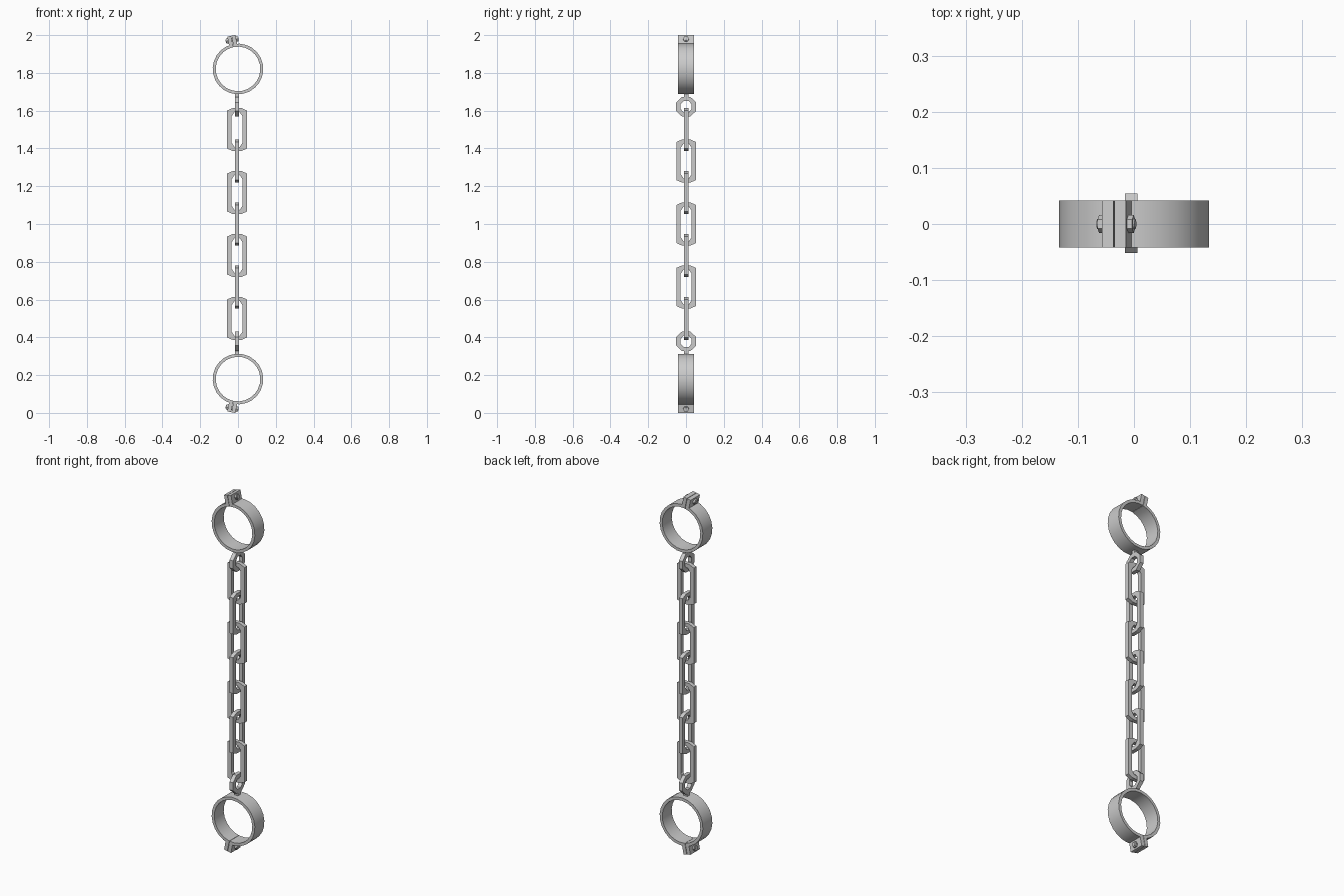
import bpy, bmesh, math
from mathutils import Matrix, Vector

if "Cube" in bpy.data.objects:
    bpy.data.objects.remove(bpy.data.objects["Cube"])

CX = -0.005                      # chain centre line
R_OUT, R_IN, HALF_W = 0.134, 0.118, 0.042
CUFF_Z, TILT = 0.821, math.radians(11.5)   # heights relative to z = 1


def finish(name, bm, smooth=False):
    bmesh.ops.recalc_face_normals(bm, faces=bm.faces)
    me = bpy.data.meshes.new(name)
    bm.to_mesh(me)
    bm.free()
    ob = bpy.data.objects.new(name, me)
    bpy.context.collection.objects.link(ob)
    if smooth:
        bpy.context.view_layer.objects.active = ob
        ob.select_set(True)
        bpy.ops.object.shade_smooth_by_angle(angle=math.radians(35))
        ob.select_set(False)
    return ob


def band(name, outer, inner, half, mat, closed=True, smooth=False):
    """Flat band between two (u, z) loops, thickened along local y."""
    bm = bmesh.new()
    rows = [[bm.verts.new(mat @ Vector(p)) for p in
             ((o[0], -half, o[1]), (o[0], half, o[1]),
              (i[0], half, i[1]), (i[0], -half, i[1]))]
            for o, i in zip(outer, inner)]
    n = len(rows)
    for a in range(n if closed else n - 1):
        r, s = rows[a], rows[(a + 1) % n]
        for k in range(4):
            bm.faces.new((r[k], s[k], s[(k + 1) % 4], r[(k + 1) % 4]))
    if not closed:
        bm.faces.new(rows[0])
        bm.faces.new(rows[-1])
    return finish(name, bm, smooth)


def box(name, size, mat):
    bm = bmesh.new()
    bmesh.ops.create_cube(bm, size=1, matrix=mat @ Matrix.Diagonal((*size, 1)))
    return finish(name, bm)


def prism(name, r, length, sides, mat, r2=None):
    bm = bmesh.new()
    bmesh.ops.create_cone(bm, cap_ends=True, segments=sides, radius1=r,
                          radius2=r if r2 is None else r2, depth=length,
                          matrix=mat @ Matrix.Rotation(math.pi / 2, 4, 'Y'))
    return finish(name, bm)


def octo(w, c, side_h, end_h):
    """Eight-sided loop: corners at (w, side_h) and (c, end_h)."""
    q = [(w, side_h), (c, end_h)]
    q += [(-u, z) for u, z in reversed(q)]
    return q + [(u, -z) for u, z in reversed(q)]


T = Matrix.Translation
TURN = Matrix.Rotation(math.pi / 2, 4, 'Z')

# Chain of seven links, alternately turned a quarter
for k in range(-3, 4):
    m = T((CX, 0.001, 1 + k * 0.1667))
    band("chain_link", octo(0.052, 0.022, 0.101, 0.114),
         octo(0.029, 0.013, 0.070, 0.093), 0.011, m if k % 2 else m @ TURN)

# Cuffs with their clasps and end rings, mirrored top to bottom
for s, tag in ((1, "upper"), (-1, "lower")):
    flip = T((0, 0, 1)) @ Matrix.Diagonal((1, 1, s, 1))
    band(tag + "_end_ring", octo(0.053, 0.022, 0.022, 0.052),
         octo(0.029, 0.013, 0.013, 0.030), 0.011,
         flip @ T((CX, 0.001, 0.621)) @ TURN)
    box(tag + "_ring_post", (0.022, 0.022, 0.034), flip @ T((CX, 0.001, 0.683)))

    # Split cuff, in a frame whose z axis points at the clasp
    frame = flip @ T((0, 0, CUFF_Z)) @ Matrix.Rotation(-TILT, 4, 'Y')
    N, gap = 24, 0.008
    angles = [gap + (2 * math.pi - 2 * gap) * i / N for i in range(N + 1)]
    band(tag + "_cuff", [(R_OUT * math.sin(a), R_OUT * math.cos(a)) for a in angles],
         [(R_IN * math.sin(a), R_IN * math.cos(a)) for a in angles],
         HALF_W, frame, closed=False, smooth=True)

    # Clasp lugs and the bolt through them
    for d in (-1, 1):
        box(tag + "_clasp_lug", (0.0205, 2 * HALF_W, 0.052),
            frame @ T((d * 0.0115, 0, 0.153)))
        prism(tag + "_bolt_head", 0.016, 0.010, 6, frame @ T((d * 0.0265, 0, 0.157)))
        prism(tag + "_bolt_tip", 0.009, 0.004, 12, frame @ T((d * 0.0325, 0, 0.157)))
    prism(tag + "_bolt_shaft", 0.009, 0.05, 12, frame @ T((0, 0, 0.157)))
